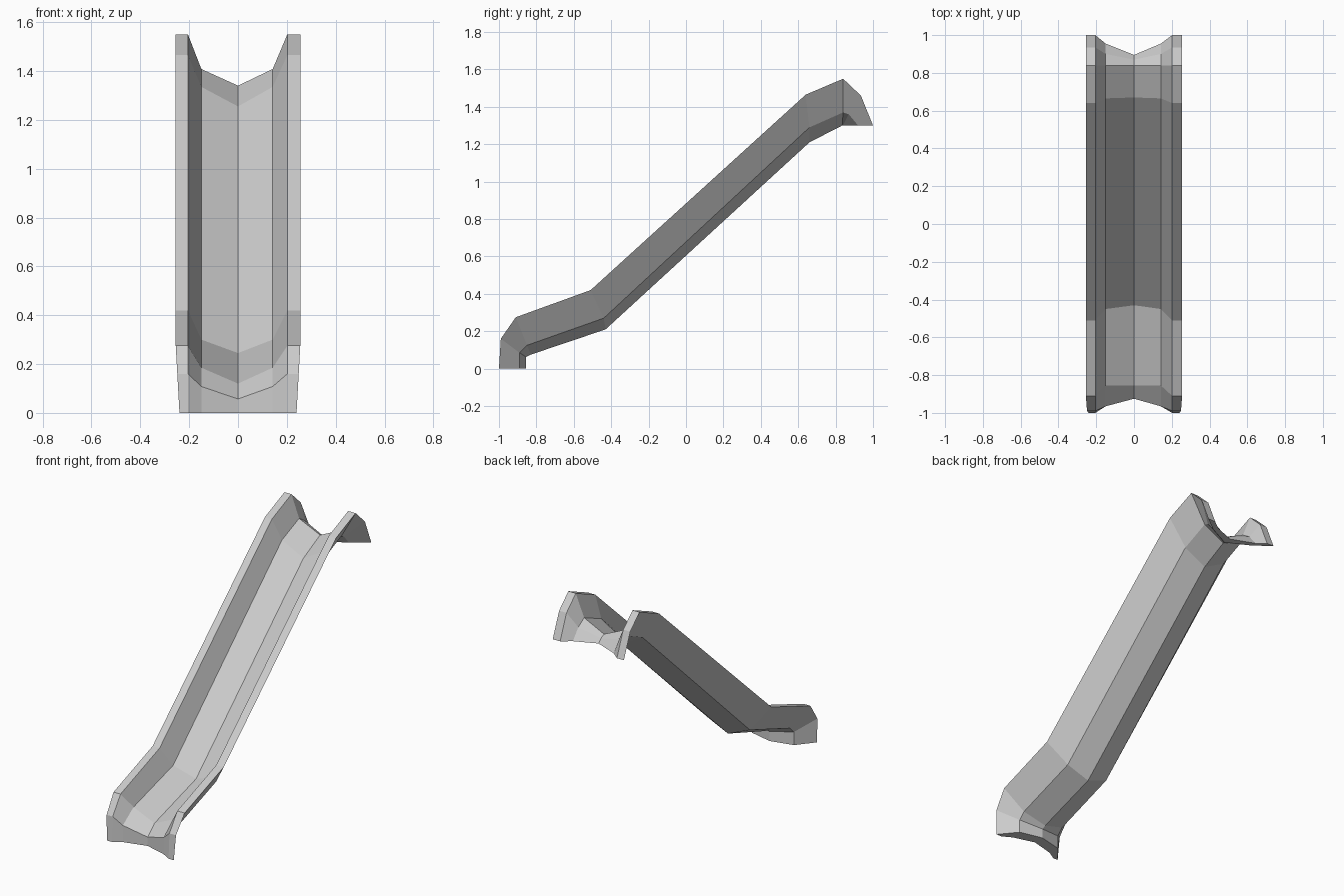
import bpy
import bmesh

if "Cube" in bpy.data.objects:
    bpy.data.objects.remove(bpy.data.objects["Cube"], do_unlink=True)

grey = bpy.data.materials.new("light_grey")
grey.use_nodes = True
colour = (0.6, 0.6, 0.6, 1)
grey.diffuse_color = colour
grey.node_tree.nodes["Principled BSDF"].inputs["Base Color"].default_value = colour

# Side paths (y, z) of each lengthwise edge, from the foot to the top
rim = [(-1, 0), (-.99, .16), (-.91, .275), (-.51, .42),
       (.64, 1.465), (.84, 1.55), (.935, 1.46), (1, 1.3)]
floor_edge = [(-.965, 0), (-.965, .108), (-.855, .185), (-.45, .3),
              (.665, 1.335), (.84, 1.408), (.9, 1.37), (.955, 1.3)]
floor_mid = [(-.925, 0), (-.925, .057), (-.855, .12), (-.43, .245),
             (.67, 1.255), (.84, 1.34), (.87, 1.325), (.895, 1.3)]
under_edge = [(-.89, 0), (-.89, .085), (-.85, .125), (-.44, .27),
              (.66, 1.29), (.84, 1.37), (.87, 1.36), (.92, 1.3)]
under_mid = [(-.855, 0), (-.855, .062), (-.83, .075), (-.43, .21),
             (.66, 1.21), (.835, 1.3), (.84, 1.3), (.845, 1.3)]

# Cross-section loop: x of each edge with the path it follows
section = [(-.255, rim), (-.205, rim), (-.15, floor_edge), (0, floor_mid),
           (.142, floor_edge), (.202, rim), (.255, rim),
           (.15, under_edge), (0, under_mid), (-.15, under_edge)]

# Slide chute: loft the section along the stations
bm = bmesh.new()
rings = []
for i in range(len(rim)):
    flare = {0: .94, 1: .975}.get(i, 1)
    rings.append([bm.verts.new((x * (flare if abs(x) > .25 else 1), *path[i]))
                  for x, path in section])
n = len(section)
for a, b in zip(rings, rings[1:]):
    for j in range(n):
        k = (j + 1) % n
        bm.faces.new((a[j], a[k], b[k], b[j]))

# End caps, built as strips between the trough and its underside
for ring in (rings[0], rings[-1]):
    for strip in ((0, 1, 2, 9), (2, 3, 8, 9), (3, 4, 7, 8), (4, 5, 6, 7)):
        bm.faces.new([ring[j] for j in strip])
bmesh.ops.recalc_face_normals(bm, faces=bm.faces)

mesh = bpy.data.meshes.new("slide_chute")
bm.to_mesh(mesh)
bm.free()
mesh.materials.append(grey)
chute = bpy.data.objects.new("slide_chute", mesh)
bpy.context.collection.objects.link(chute)
